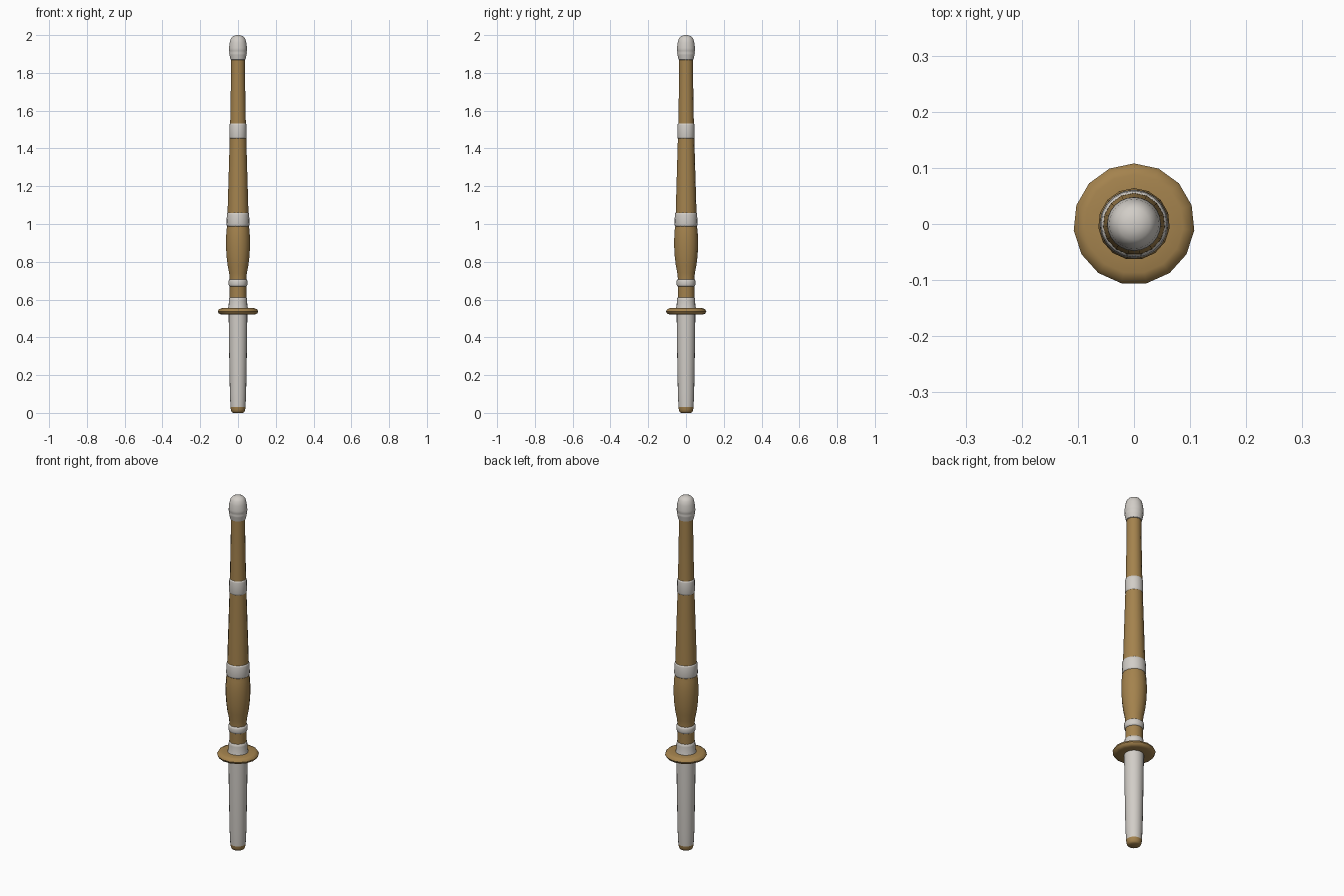
import bpy, bmesh, math

if "Cube" in bpy.data.objects:
    bpy.data.objects.remove(bpy.data.objects["Cube"])


def material(name, rgb):
    m = bpy.data.materials.new(name)
    m.diffuse_color = (*rgb, 1)
    m.use_nodes = True
    m.node_tree.nodes["Principled BSDF"].inputs["Base Color"].default_value = m.diffuse_color
    return m


BAMBOO = material("tan_bamboo", (0.37, 0.225, 0.075))
LEATHER = material("white_leather", (0.64, 0.61, 0.57))


def lathe(name, profile, mat, sides=15):
    """Spin (radius, z) points around the z axis; first vertex faces +y."""
    bm = bmesh.new()
    rings = []
    for r, z in profile:
        rings.append([bm.verts.new((r * math.cos(a), r * math.sin(a), z))
                      for a in (math.pi / 2 + 2 * math.pi * i / sides for i in range(sides))])
    for lo, hi in zip(rings, rings[1:]):
        for i in range(sides):
            j = (i + 1) % sides
            bm.faces.new((lo[i], lo[j], hi[j], hi[i]))
    bm.faces.new(rings[0][::-1])
    bm.faces.new(rings[-1])
    bmesh.ops.recalc_face_normals(bm, faces=bm.faces)
    me = bpy.data.meshes.new(name)
    bm.to_mesh(me)
    bm.free()
    me.materials.append(mat)
    ob = bpy.data.objects.new(name, me)
    bpy.context.collection.objects.link(ob)
    bpy.ops.object.select_all(action='DESELECT')
    bpy.context.view_layer.objects.active = ob
    ob.select_set(True)
    bpy.ops.object.shade_smooth_by_angle(angle=math.radians(50))
    return ob


def band(name, z0, z1, r0, r1):
    """Leather wrap with softly rounded rims."""
    b = 0.008
    lathe(name, [(r0 - b, z0), (r0 - 0.002, z0 + b * 0.5), (r0, z0 + b * 1.5),
                 (r1, z1 - b * 1.5), (r1 - 0.002, z1 - b * 0.5), (r1 - b, z1)], LEATHER, 20)


# Grip with its wooden butt
lathe("butt_end", [(0.026, 0.0), (0.034, 0.005), (0.038, 0.016), (0.0395, 0.03)], BAMBOO, 20)
lathe("grip", [(0.0395, 0.03), (0.043, 0.10), (0.047, 0.33), (0.049, 0.48), (0.049, 0.53)], LEATHER, 20)

# Round hand guard
lathe("hand_guard", [(0.045, 0.522), (0.088, 0.520), (0.102, 0.526), (0.108, 0.537),
                     (0.102, 0.548), (0.088, 0.554), (0.045, 0.552)], BAMBOO)
lathe("guard_collar", [(0.055, 0.545), (0.050, 0.565), (0.048, 0.595), (0.047, 0.608), (0.043, 0.611)],
      LEATHER, 20)

# Bamboo shaft, swelling just above the guard
lathe("lower_shaft", [(0.044, 0.60), (0.044, 0.71), (0.047, 0.74), (0.055, 0.78), (0.061, 0.83),
                      (0.064, 0.88), (0.064, 0.92), (0.061, 0.97), (0.057, 0.99), (0.056, 1.02)], BAMBOO)
lathe("upper_shaft", [(0.056, 1.02), (0.055, 1.08), (0.050, 1.25), (0.044, 1.45),
                      (0.041, 1.56), (0.037, 1.80), (0.037, 1.90)], BAMBOO)

# Leather wraps
band("lower_wrap", 0.668, 0.708, 0.050, 0.050)
band("middle_wrap", 0.985, 1.062, 0.061, 0.059)
band("upper_wrap", 1.450, 1.535, 0.046, 0.045)

# Rounded tip cap with a crease
lathe("tip_cap", [(0.034, 1.868), (0.040, 1.871), (0.045, 1.895), (0.047, 1.905), (0.045, 1.911),
                  (0.048, 1.917), (0.0475, 1.932), (0.044, 1.96), (0.038, 1.982),
                  (0.028, 1.993), (0.014, 1.999), (0.003, 2.0)], LEATHER, 24)
